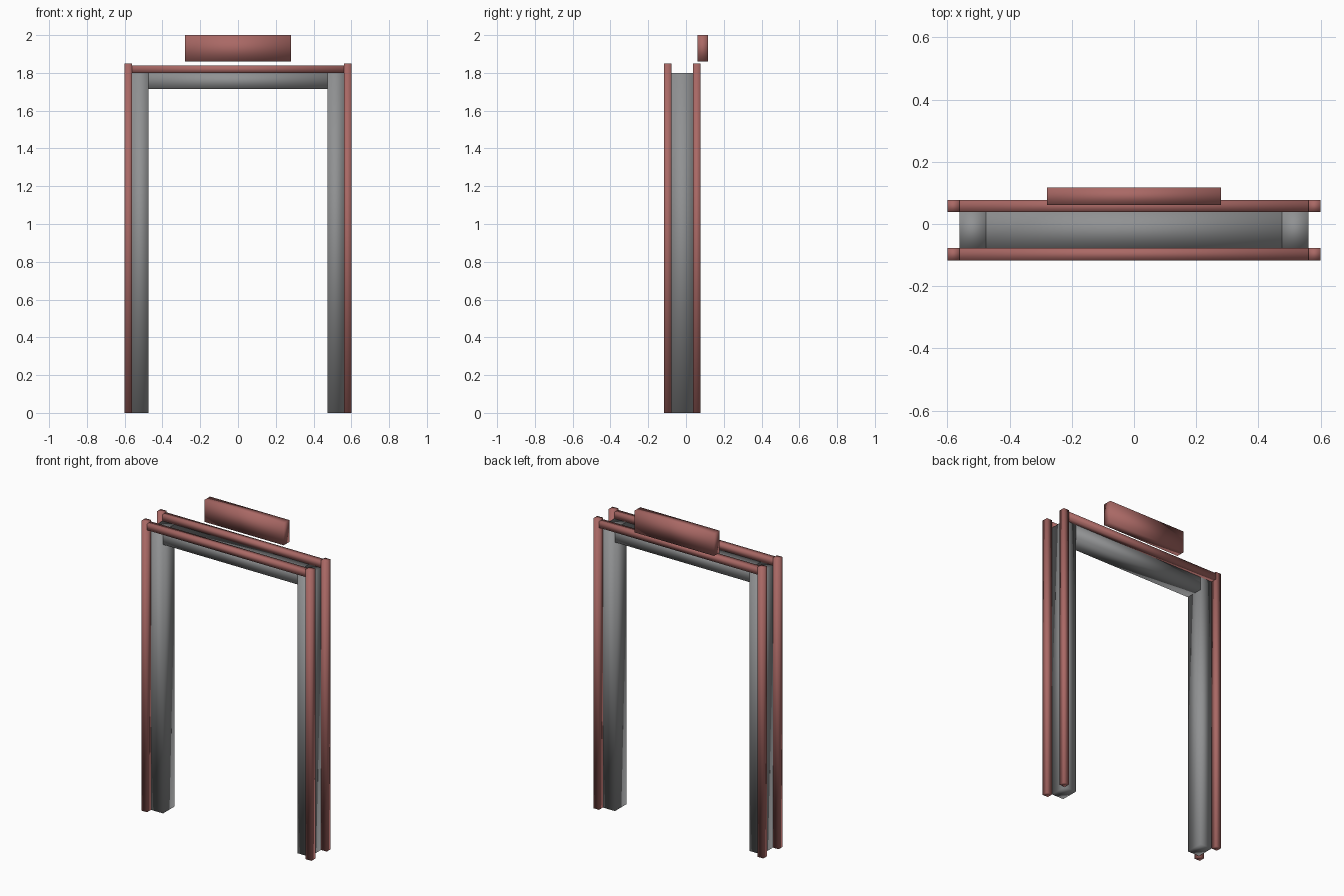
import bpy

if "Cube" in bpy.data.objects:
    bpy.data.objects.remove(bpy.data.objects["Cube"], do_unlink=True)


def material(name, color):
    mat = bpy.data.materials.new(name)
    mat.use_nodes = True
    mat.diffuse_color = color
    mat.node_tree.nodes["Principled BSDF"].inputs["Base Color"].default_value = color
    return mat


RED = material("dusty_red", (0.40, 0.14, 0.13, 1))
GREY = material("mid_grey", (0.28, 0.285, 0.29, 1))


def box(name, mat, x, y, z):
    """Softly shaded box spanning the given (low, high) ranges."""
    spans = (x, y, z)
    bpy.ops.mesh.primitive_cube_add(size=1, location=[(a + b) / 2 for a, b in spans])
    ob = bpy.context.object
    ob.name = name
    ob.scale = [b - a for a, b in spans]
    bpy.ops.object.transform_apply(location=False, rotation=False, scale=True)
    ob.data.materials.append(mat)
    bpy.ops.object.shade_smooth()
    return ob


OUTER, INNER, OPENING = 0.6, 0.56, 0.475
FRAME_Y = (-0.077, 0.038)
TRIM_Y = {"front": (-0.117, -0.077), "back": (0.038, 0.077)}
TOP = 1.8

# Grey frame lining the opening
box("frame_header", GREY, (-OPENING, OPENING), FRAME_Y, (1.715, TOP))
for side, s in (("left", 1), ("right", -1)):
    box(side + "_jamb", GREY, sorted((s * OPENING, s * INNER)), FRAME_Y, (0, TOP))
    # Red trim posts at both faces of the frame
    for face, y in TRIM_Y.items():
        box(f"{face}_{side}_post", RED, sorted((s * INNER, s * OUTER)), y, (0, 1.85))

# Red rails across the top
for face, y in TRIM_Y.items():
    box(face + "_rail", RED, (-INNER, INNER), y, (TOP, 1.84))

# Sign board above the back rail
box("sign_board", RED, (-0.28, 0.28), (0.061, 0.117), (1.86, 2.0))
